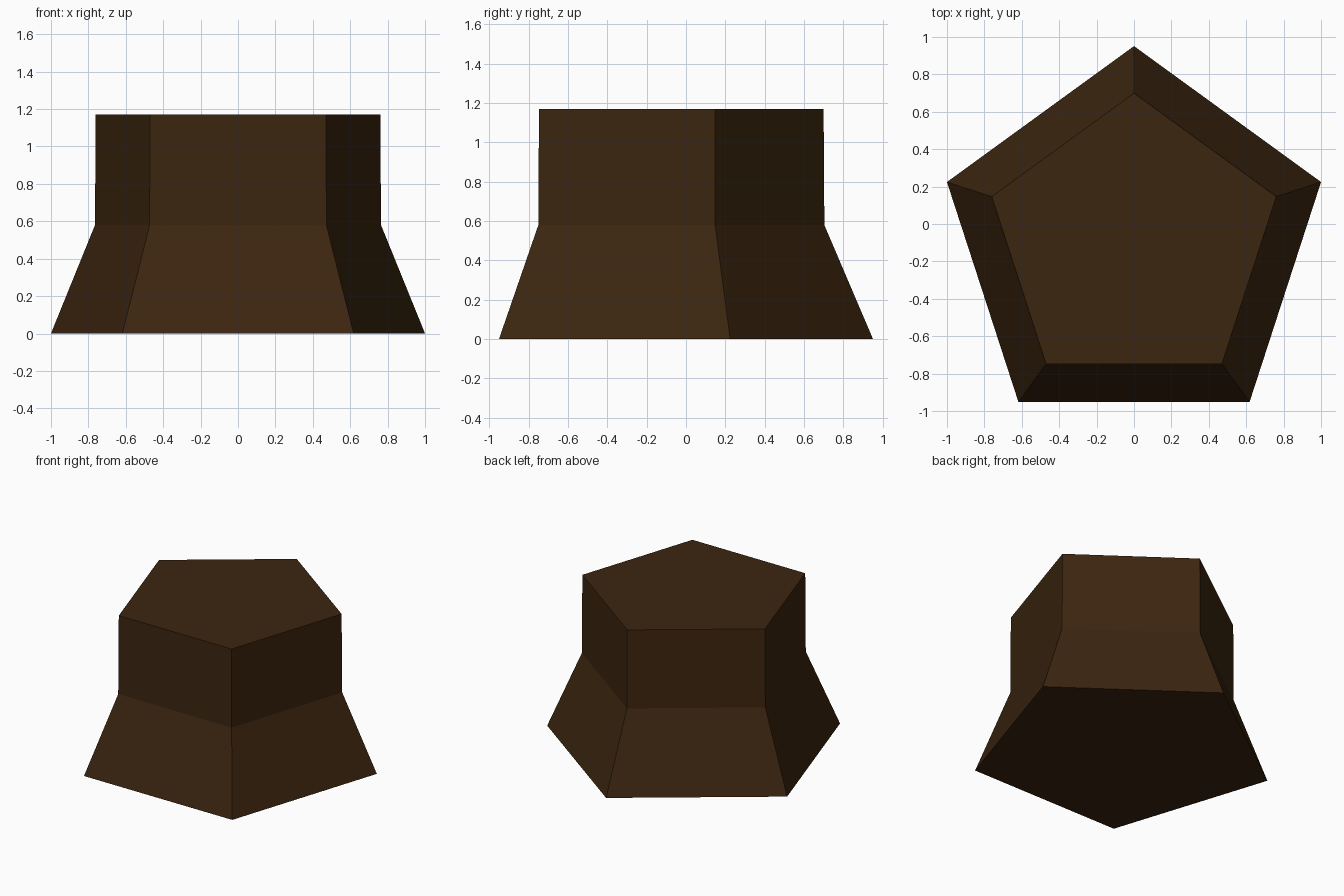
import bpy, bmesh, math

if "Cube" in bpy.data.objects:
    bpy.data.objects.remove(bpy.data.objects["Cube"])

SIDES = 5
CENTRE_Y = -0.1004                      # centres the pentagon's bounds on y = 0
PROFILE = [(1.0515, 0.0), (0.804, 0.58), (0.800, 1.17)]   # radius, height

# One flat dark brown for the whole part
brown = bpy.data.materials.new("dark_brown")
brown.diffuse_color = (0.045, 0.019, 0.005, 1)
brown.use_nodes = True
brown.node_tree.nodes["Principled BSDF"].inputs["Base Color"].default_value = brown.diffuse_color

# Five-sided pedestal: flared foot below an upright block
bm = bmesh.new()
rings = []
for r, z in PROFILE:
    angles = [math.pi / 2 + i * math.tau / SIDES for i in range(SIDES)]
    rings.append([bm.verts.new((r * math.cos(a), CENTRE_Y + r * math.sin(a), z)) for a in angles])

for low, high in zip(rings, rings[1:]):
    for i in range(SIDES):
        j = (i + 1) % SIDES
        bm.faces.new((low[i], low[j], high[j], high[i]))
bm.faces.new(rings[0][::-1])            # underside
bm.faces.new(rings[-1])                 # top

mesh = bpy.data.meshes.new("pedestal")
bm.to_mesh(mesh)
bm.free()
mesh.materials.append(brown)
bpy.context.collection.objects.link(bpy.data.objects.new("pedestal", mesh))
